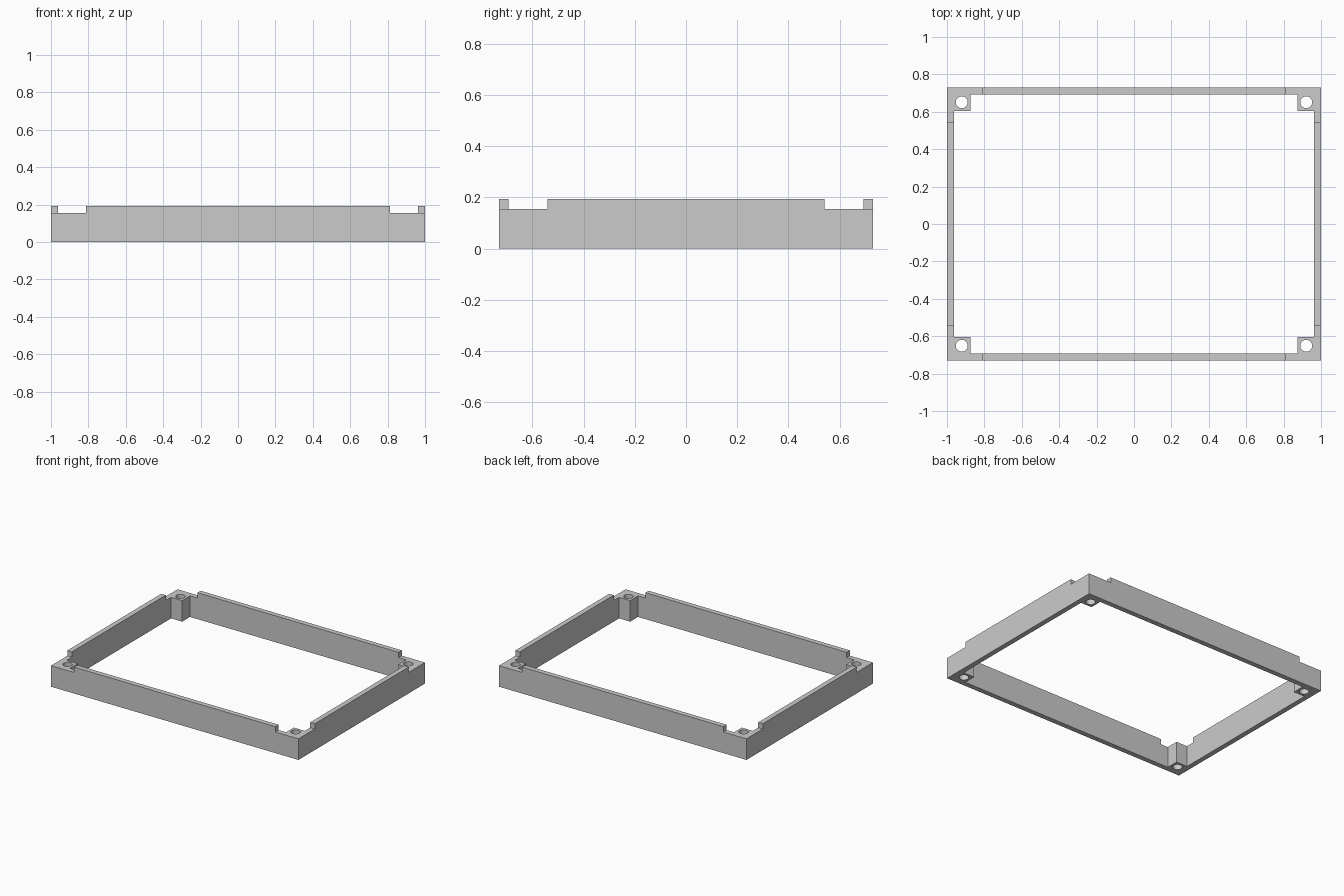
import bpy

default = bpy.data.objects.get("Cube")
if default:
    bpy.data.objects.remove(default, do_unlink=True)

# Overall sizes: half width, half depth, full height, corner height
HX, HY, TOP, LOW = 1.0, 0.73, 0.193, 0.154
WALL, POST = 0.037, 0.127
LIP_X, LIP_Y = 0.813, 0.542
HOLE_INSET, HOLE_R = 0.079, 0.032
CORNERS = [(sx, sy) for sx in (-1, 1) for sy in (-1, 1)]

grey = bpy.data.materials.new("matte grey")
grey.use_nodes = True
colour = (0.60, 0.60, 0.60, 1)
grey.diffuse_color = colour
grey.node_tree.nodes["Principled BSDF"].inputs["Base Color"].default_value = colour


def box(name, low, high):
    """Box between two opposite corners."""
    centre = [(a + b) / 2 for a, b in zip(low, high)]
    bpy.ops.mesh.primitive_cube_add(size=1, location=centre)
    obj = bpy.context.object
    obj.name = name
    obj.scale = [abs(b - a) for a, b in zip(low, high)]
    bpy.ops.object.transform_apply(location=True, rotation=False, scale=True)
    obj.data.materials.append(grey)
    return obj


def cut(target, cutter):
    """Subtract the cutter from the target, then remove the cutter."""
    cutter.hide_render = True
    mod = target.modifiers.new("cut", "BOOLEAN")
    mod.operation = "DIFFERENCE"
    mod.solver = "EXACT"
    mod.object = cutter
    bpy.context.view_layer.objects.active = target
    bpy.ops.object.modifier_apply(modifier=mod.name)
    bpy.data.objects.remove(cutter, do_unlink=True)


# Solid block that becomes the frame
frame = box("frame", (-HX, -HY, 0), (HX, HY, TOP))

# Opening: two crossing cuts leave a square post in every corner
for name, ix, iy in (("wide_opening", WALL, POST), ("deep_opening", POST, WALL)):
    x, y = HX - ix, HY - iy
    cut(frame, box(name, (-x, -y, -1), (x, y, 1)))

for sx, sy in CORNERS:
    # Lowered corner between the raised wall edges
    cut(frame, box("corner_notch", (sx * LIP_X, sy * LIP_Y, LOW), (sx * 2, sy * 2, 1)))
    # Screw hole through the post
    bpy.ops.mesh.primitive_cylinder_add(
        vertices=32, radius=HOLE_R, depth=1,
        location=(sx * (HX - HOLE_INSET), sy * (HY - HOLE_INSET), 0))
    hole = bpy.context.object
    hole.name = "screw_hole"
    hole.data.materials.append(grey)
    cut(frame, hole)

# Smooth hole walls, crisp edges elsewhere
bpy.ops.object.select_all(action="DESELECT")
frame.select_set(True)
bpy.context.view_layer.objects.active = frame
bpy.ops.object.shade_smooth_by_angle()
